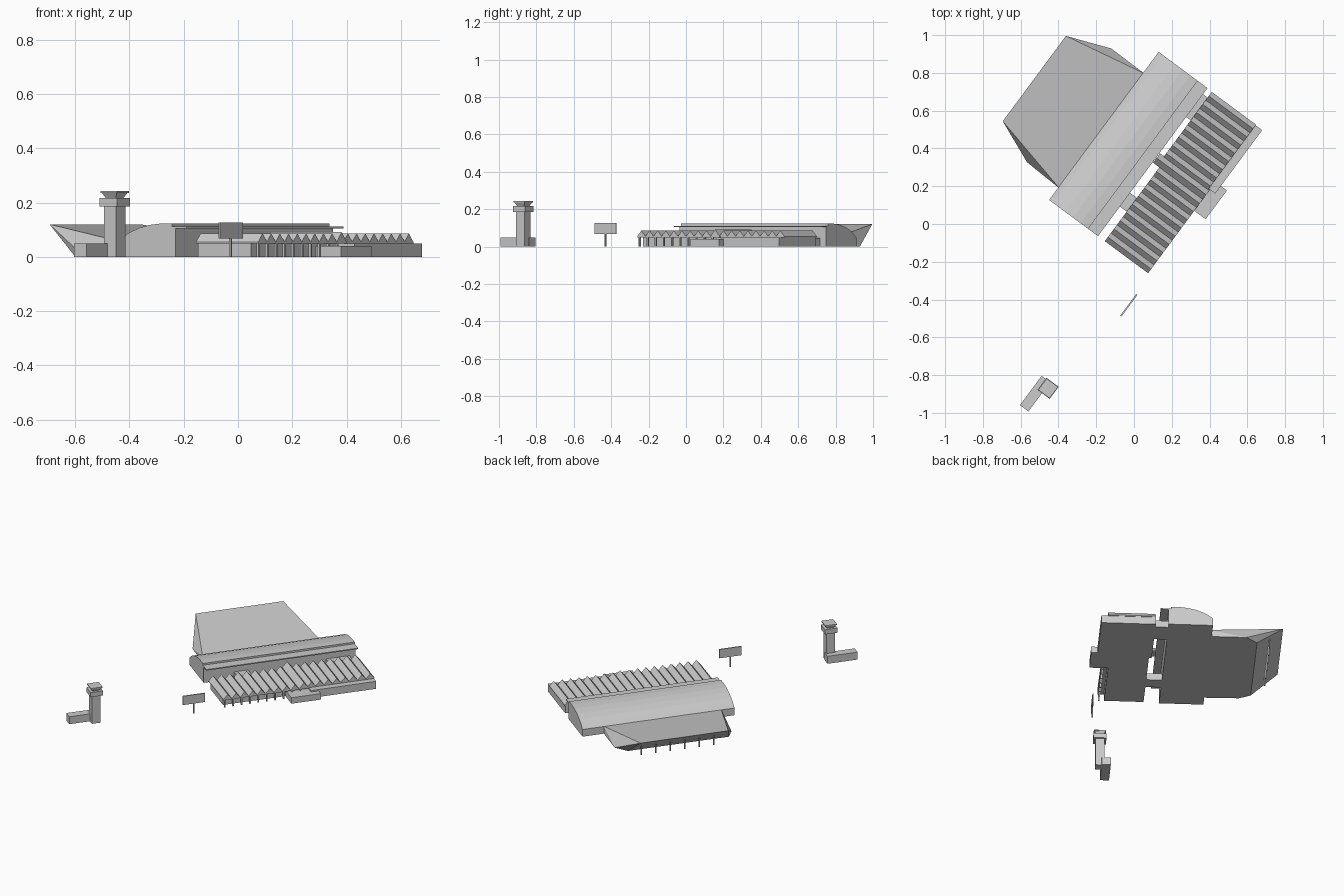
import bpy, bmesh
from mathutils import Matrix, Vector

if "Cube" in bpy.data.objects:
    bpy.data.objects.remove(bpy.data.objects["Cube"])

# The site is laid out in local axes: a = along the hall, b = towards the back
ROT = Matrix.Rotation(0.9338, 4, 'Z')


def finish(name, bm):
    bmesh.ops.recalc_face_normals(bm, faces=bm.faces)
    bm.transform(ROT)
    me = bpy.data.meshes.new(name)
    bm.to_mesh(me)
    bm.free()
    ob = bpy.data.objects.new(name, me)
    bpy.context.collection.objects.link(ob)
    return ob


def box(name, a0, a1, b0, b1, z0, z1):
    bm = bmesh.new()
    size = Matrix.Diagonal((a1 - a0, b1 - b0, z1 - z0, 1))
    mid = Matrix.Translation(((a0 + a1) / 2, (b0 + b1) / 2, (z0 + z1) / 2))
    bmesh.ops.create_cube(bm, size=1, matrix=mid @ size)
    return finish(name, bm)


def extrude(name, points, step):
    """Closed outline of 3D points swept along a vector."""
    bm = bmesh.new()
    face = bm.faces.new([bm.verts.new(p) for p in points])
    new = bmesh.ops.extrude_face_region(bm, geom=[face])['geom']
    bmesh.ops.translate(bm, vec=Vector(step),
                        verts=[v for v in new if isinstance(v, bmesh.types.BMVert)])
    return finish(name, bm)


def hull(name, points):
    bm = bmesh.new()
    for p in points:
        bm.verts.new(p)
    bmesh.ops.convex_hull(bm, input=bm.verts)
    bmesh.ops.dissolve_limit(bm, angle_limit=0.02, verts=bm.verts, edges=bm.edges)
    return finish(name, bm)


def square_frustum(name, a, b, z0, w0, z1, w1):
    pts = [(a + i * w / 2, b + j * w / 2, z)
           for z, w in ((z0, w0), (z1, w1)) for i in (-1, 1) for j in (-1, 1)]
    return hull(name, pts)


# Main hall: one-sided vault with a clerestory step at the front
A0, A1 = -0.165, 0.81
profile = [(0.164, 0), (0.164, 0.107), (0.18, 0.107), (0.18, 0.123), (0.23, 0.123),
           (0.28, 0.118), (0.33, 0.107), (0.375, 0.09), (0.41, 0.07), (0.437, 0.048), (0.437, 0)]
extrude("main_hall_vault", [(A0, b, z) for b, z in profile], (A1 - A0, 0, 0))
box("front_eave", A0, A1, 0.115, 0.185, 0.104, 0.111)

# Rear hall: roof rising to an overhanging back edge, with leaning walls
hull("rear_hall", [(-0.083, 0.43, 0.047), (0.673, 0.43, 0.047),
                   (0.024, 0.882, 0.12), (0.586, 0.882, 0.12),
                   (-0.08, 0.43, 0), (0.673, 0.43, 0),
                   (-0.074, 0.65, 0), (0.675, 0.65, 0),
                   (-0.035, 0.72, 0), (0.615, 0.72, 0)])
for i in range(6):
    a = 0.09 + i * 0.093
    box(f"rear_column_{i + 1}", a - 0.004, a + 0.004, 0.796, 0.804, 0, 0.1)

# Front pier bodies, side strip and annex
box("pier_body_left", -0.155, 0.385, -0.175, 0.068, 0, 0.055)
box("pier_body_right", 0.385, 0.803, -0.25, 0.085, 0, 0.05)
box("pier_annex", 0.246, 0.435, -0.29, -0.17, 0, 0.04)

# Links between pier and main hall
box("link_left", 0.03, 0.12, 0.06, 0.17, 0, 0.045)
box("link_right", 0.62, 0.77, 0.08, 0.17, 0, 0.045)


# Folded-plate roof over the pier
def folded_roof(name, a0, count, pitch, b0, b1, low, high):
    pts = [(a0 + count * pitch, b0, low - 0.005), (a0, b0, low - 0.005)]
    for i in range(count):
        pts += [(a0 + i * pitch, b0, low), (a0 + (i + 0.5) * pitch, b0, high)]
    pts.append((a0 + count * pitch, b0, low))
    extrude(name, pts, (0, b1 - b0, 0))


P = 0.054
folded_roof("folded_roof_left", -0.165, 9, P, -0.215, 0.07, 0.055, 0.086)
folded_roof("folded_roof_middle", -0.165 + 9 * P, 1, P * 1.15, -0.215, 0.112, 0.055, 0.091)
folded_roof("folded_roof_right", -0.165 + 10 * P, 8, P, -0.207, 0.085, 0.055, 0.086)

# Columns under the left half of the folded roof
for i in range(10):
    a = -0.155 + i * P
    box(f"pier_column_{i + 1}", a - 0.004, a + 0.004, -0.212, -0.202, 0, 0.055)

# Sign board on a post
box("sign_board", -0.433, -0.291, -0.238, -0.23, 0.068, 0.127)
box("sign_post", -0.366, -0.358, -0.238, -0.23, 0, 0.07)

# Control tower with cab and low annex
TA, TB = -0.97, -0.152
square_frustum("tower_shaft", TA, TB, 0, 0.056, 0.186, 0.056)
square_frustum("tower_collar", TA, TB, 0.186, 0.08, 0.217, 0.08)
square_frustum("tower_cab", TA, TB, 0.217, 0.046, 0.236, 0.068)
square_frustum("tower_cab_roof", TA, TB, 0.236, 0.075, 0.243, 0.075)
box("tower_annex", -1.13, -0.937, -0.141, -0.085, 0, 0.05)
